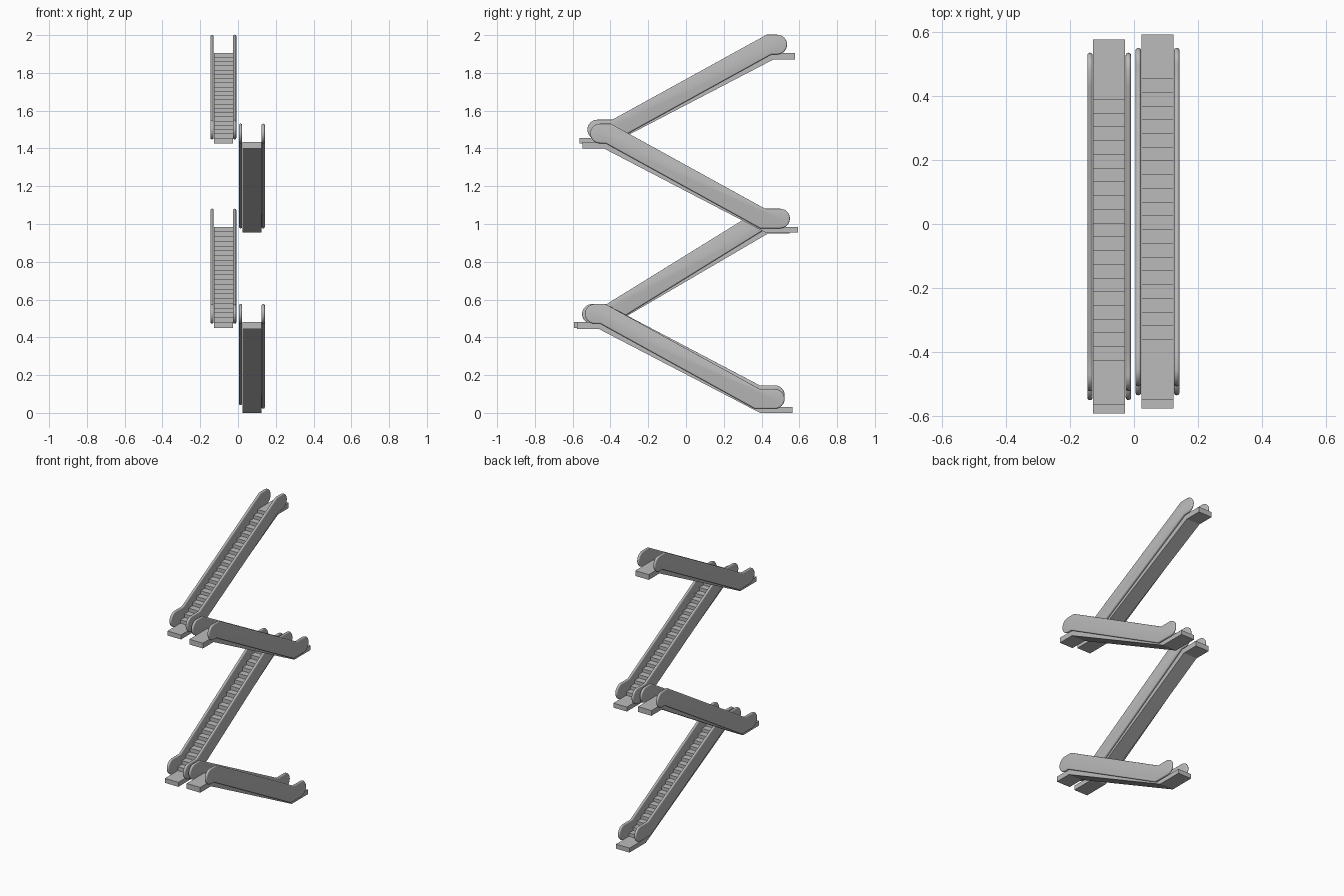
import bpy, bmesh, math

cube = bpy.data.objects.get("Cube")
if cube:
    bpy.data.objects.remove(cube, do_unlink=True)

grey = bpy.data.materials.new("light_grey")
grey.use_nodes = True
COLOR = (0.5, 0.5, 0.5, 1)
grey.diffuse_color = COLOR
grey.node_tree.nodes["Principled BSDF"].inputs["Base Color"].default_value = COLOR

STEPS = 20
RISE = 0.45


def extrude_profile(name, points, x, width):
    """Extrude a closed (y, z) outline along x, centred on x."""
    bm = bmesh.new()
    base = bm.faces.new([bm.verts.new((x - width / 2, y, z)) for y, z in points])
    geom = bmesh.ops.extrude_face_region(bm, geom=[base])["geom"]
    moved = [v for v in geom if isinstance(v, bmesh.types.BMVert)]
    bmesh.ops.translate(bm, verts=moved, vec=(width, 0, 0))
    bmesh.ops.recalc_face_normals(bm, faces=bm.faces)
    mesh = bpy.data.meshes.new(name)
    bm.to_mesh(mesh)
    bm.free()
    mesh.materials.append(grey)
    obj = bpy.data.objects.new(name, mesh)
    bpy.context.collection.objects.link(obj)
    return obj


def truss_profile(rise):
    """Landings, flat sloping underside and a stepped top."""
    pts = [(-0.592, 0.03), (-0.592, 0), (-0.42, 0), (0.435, rise - 0.005),
           (0.548, rise - 0.005), (0.548, rise + 0.03)]
    start, end = -0.455, 0.36
    going = (end - start) / (STEPS - 1)
    for i in reversed(range(STEPS)):
        u = start + i * going
        pts += [(u, 0.03 + (i + 1) * rise / STEPS), (u, 0.03 + i * rise / STEPS)]
    return pts


def panel_profile(rise, lift):
    """Bent capsule of constant width with round ends."""
    r, low, high = 0.052, 0.074 + lift, 0.074 + rise
    slope = math.atan2(high - low, 0.817)
    miter = r * math.tan(slope / 2)

    def arc(u, z, start):
        return [(u + r * math.cos(start + math.pi * k / 16),
                 z + r * math.sin(start + math.pi * k / 16)) for k in range(17)]

    return (arc(0.455, high, -math.pi / 2)
            + [(0.412 - miter, high + r), (-0.405 - miter, low + r)]
            + arc(-0.498, low, math.pi / 2)
            + [(-0.405 + miter, low - r), (0.412 + miter, high - r)])


def escalator(level, x, z0, direction, shift, rise=RISE, inner_lift=0):
    def place(pts):
        return [(direction * (u + shift), z + z0) for u, z in pts]

    extrude_profile(level + "_steps_and_landings", place(truss_profile(rise)), x, 0.1)
    for side in (-1, 1):
        lift = inner_lift if side < 0 else 0
        name = level + ("_right" if side < 0 else "_left") + "_balustrade"
        panel = extrude_profile(name, place(panel_profile(rise, lift)),
                                x + side * 0.06, 0.017)
        # Rounded handrail rim
        rim = panel.modifiers.new("rounded_rim", "BEVEL")
        rim.width = 0.008
        rim.segments = 4
        rim.limit_method = "ANGLE"
        rim.angle_limit = math.radians(60)
        bpy.ops.object.select_all(action="DESELECT")
        panel.select_set(True)
        bpy.context.view_layer.objects.active = panel
        bpy.ops.object.modifier_apply(modifier=rim.name)
        bpy.ops.object.shade_smooth_by_angle(angle=math.radians(40))


# Four flights zigzagging upward on two side-by-side lanes
escalator("first_flight", 0.0735, 0, -1, 0.028, inner_lift=0.02)
escalator("second_flight", -0.0775, 0.45, 1, 0, rise=RISE + 0.055)
escalator("third_flight", 0.0735, 0.955, -1, 0)
escalator("fourth_flight", -0.0775, 1.426, 1, 0.028)
